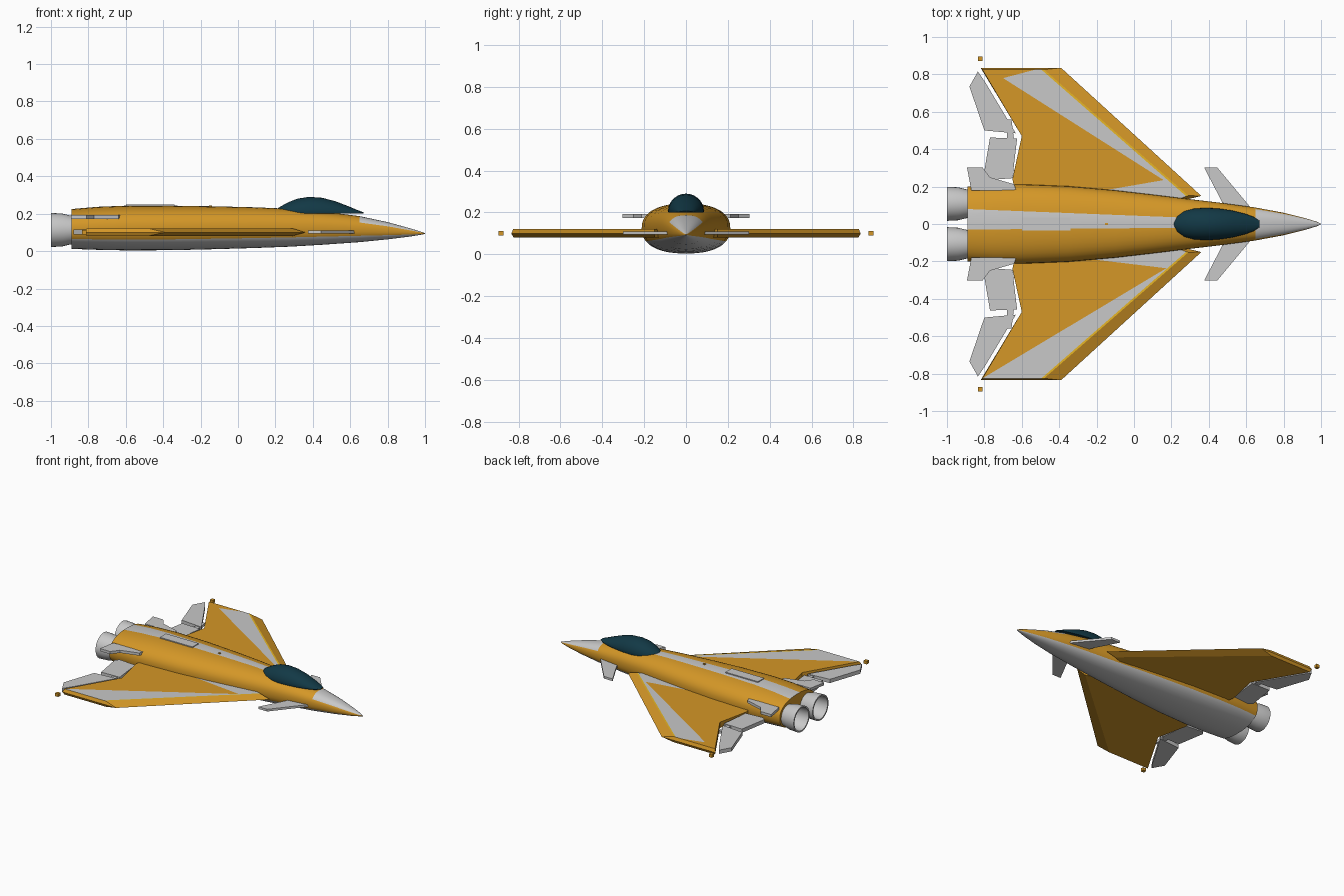
import bpy, bmesh, math
from mathutils import Vector

cube = bpy.data.objects.get("Cube")
if cube:
    bpy.data.objects.remove(cube, do_unlink=True)


def material(name, rgb):
    m = bpy.data.materials.new(name)
    m.use_nodes = True
    m.diffuse_color = (*rgb, 1)
    m.node_tree.nodes["Principled BSDF"].inputs["Base Color"].default_value = (*rgb, 1)
    return m


ORANGE = material("orange", (0.66, 0.31, 0.02))
GREY = material("light grey", (0.58, 0.58, 0.58))
TEAL = material("dark teal glass", (0.006, 0.04, 0.06))
YELLOW = material("bright yellow", (0.85, 0.5, 0.02))


def finish(name, bm, mats, smooth=True):
    bmesh.ops.recalc_face_normals(bm, faces=bm.faces)
    me = bpy.data.meshes.new(name)
    bm.to_mesh(me)
    bm.free()
    for m in mats:
        me.materials.append(m)
    ob = bpy.data.objects.new(name, me)
    bpy.context.collection.objects.link(ob)
    if smooth:
        bpy.ops.object.select_all(action='DESELECT')
        ob.select_set(True)
        bpy.context.view_layer.objects.active = ob
        bpy.ops.object.shade_smooth_by_angle(angle=math.radians(35))
    return ob


def bridge(bm, loops):
    """Join rings of equal length with quads; returns quads per strip."""
    n = len(loops[0])
    return [[bm.faces.new((a[i], a[(i + 1) % n], b[(i + 1) % n], b[i])) for i in range(n)]
            for a, b in zip(loops, loops[1:])]


def loft(bm, stations, segs, power, floor=-1):
    """Rounded hull through stations of (x, half width, top, bottom)."""
    loops = []
    for x, w, top, bot in stations:
        ring = []
        for i in range(segs):
            t = 2 * math.pi * i / segs
            c, s = math.cos(t), math.sin(t)
            y = math.copysign(abs(c) ** (2 / power), c) * w
            z = (top + bot) / 2 + math.copysign(abs(s) ** (2 / power), s) * (top - bot) / 2
            ring.append(bm.verts.new((x, y, max(z, floor))))
        loops.append(ring)
    strips = bridge(bm, loops)
    bm.faces.new(loops[0])
    bm.faces.new(loops[-1])
    return strips


def cut(bm, faces, p, q):
    """Split faces along the vertical plane through plan points p and q."""
    d = Vector((q[0] - p[0], q[1] - p[1], 0))
    geom = set(faces)
    for f in faces:
        geom.update(f.edges)
        geom.update(f.verts)
    bmesh.ops.bisect_plane(bm, geom=list(geom), plane_co=(*p, 0),
                           plane_no=(-d.y, d.x, 0), dist=1e-5)


def line_y(p, q, x):
    return p[1] + (q[1] - p[1]) * (x - p[0]) / (q[0] - p[0])


def slab(name, outline, z0, z1, mat, side=1):
    bm = bmesh.new()
    loops = [[bm.verts.new((x, y * side, z)) for x, y in outline] for z in (z0, z1)]
    bridge(bm, loops)
    for loop in loops:
        bm.faces.new(loop)
    return finish(name, bm, [mat], smooth=False)


# Fuselage: orange sides, grey belly, grey nose top and grey spine stripe
SEGS = 40
BAND = 3
hull = [(-0.89, 0.2, 0.225, 0.012), (-0.75, 0.21, 0.237, 0.007), (-0.6, 0.212, 0.243, 0.004),
        (-0.35, 0.202, 0.243, 0.005), (-0.1, 0.18, 0.239, 0.011), (0.1, 0.157, 0.234, 0.017),
        (0.28, 0.135, 0.226, 0.024), (0.45, 0.115, 0.212, 0.034), (0.65, 0.088, 0.187, 0.048),
        (0.8, 0.06, 0.155, 0.063), (0.92, 0.03, 0.122, 0.078), (0.975, 0.013, 0.105, 0.087),
        (1.0, 0.002, 0.096, 0.092)]
bm = bmesh.new()
for k, strip in enumerate(loft(bm, hull, SEGS, 2.35)):
    for i, f in enumerate(strip):
        belly = SEGS // 2 + BAND <= i < SEGS - BAND
        nose = hull[k][0] > 0.6 and BAND <= i < SEGS // 2 - BAND
        f.material_index = int(belly or nose)
upper, lower = ((-0.89, 0.08), (0.3, 0.033)), ((-0.89, -0.03), (0.3, -0.02))
for edge in (upper, lower):
    top = [f for f in bm.faces if f.calc_center_median().z > 0.18
           and f.calc_center_median().x < 0.3 and abs(f.normal.x) < 0.8]
    cut(bm, top, *edge)
for f in bm.faces:
    c = f.calc_center_median()
    if -0.88 < c.x < 0.3 and c.z > 0.18 and line_y(*lower, c.x) < c.y < line_y(*upper, c.x):
        f.material_index = 1
finish("fuselage", bm, [ORANGE, GREY])

# Canopy
bm = bmesh.new()
glass = [(x, w, top, 0.41 - top) for x, w, top in (
    (0.215, 0.025, 0.23), (0.23, 0.048, 0.24), (0.27, 0.07, 0.262), (0.32, 0.082, 0.281),
    (0.38, 0.086, 0.29), (0.45, 0.083, 0.285), (0.52, 0.073, 0.267), (0.59, 0.056, 0.24),
    (0.64, 0.038, 0.219), (0.67, 0.018, 0.208))]
loft(bm, glass, 32, 2, floor=0.2)
finish("canopy", bm, [TEAL])

# Spine panel and small sensor
slab("spine_panel", [(-0.6, -0.035), (-0.34, -0.035), (-0.34, 0.035), (-0.6, 0.035)],
     0.235, 0.249, GREY)
slab("spine_sensor", [(-0.155, -0.006), (-0.14, -0.006), (-0.14, 0.006), (-0.155, 0.006)],
     0.235, 0.245, ORANGE)


def wing(name, side):
    rim = [(0.36, 0.15), (-0.39, 0.835), (-0.82, 0.835), (-0.6, 0.47),
           (-0.65, 0.24), (-0.62, 0.1), (0.15, 0.1)]
    face = [(0.29, 0.152), (-0.48, 0.825), (-0.81, 0.825)] + rim[3:]
    bm = bmesh.new()
    loops = [[bm.verts.new((x, y * side, z)) for x, y in pts]
             for pts, z in ((face, 0.122), (rim, 0.1), (face, 0.081))]
    bridge(bm, loops)
    for loop in (loops[0], loops[-1]):
        bm.faces.new(loop)
    # Painted stripe, thin leading line and root flash on the upper face
    front = ((-0.495, 0.825), (0.275, 0.152))
    rear = ((-0.7, 0.78), (0.15, 0.24)) if side > 0 else ((-0.81, 0.825), (0.1, 0.28))
    root = ((-0.13, 0.2), (0.16, 0.235))
    end = ((-0.7, 0.78), (-0.53, 0.825))
    for p, q in (front, rear, root) + ((end,) if side > 0 else ()):
        faces = [f for f in bm.faces if all(v.co.z > 0.121 for v in f.verts)]
        cut(bm, faces, (p[0], p[1] * side), (q[0], q[1] * side))
    tops = [f for f in bm.faces if all(v.co.z > 0.121 for v in f.verts)]
    bmesh.ops.triangulate(bm, faces=tops)
    for f in bm.faces:
        if any(v.co.z < 0.121 for v in f.verts):
            continue
        c = f.calc_center_median()
        x, y = c.x, c.y * side
        if y > line_y(*front, x):
            f.material_index = 2
        elif y > line_y(*rear, x) and not (side > 0 and x < -0.5 and y > line_y(*end, x)):
            f.material_index = 1
        elif x > -0.13 and y < line_y(*root, x):
            f.material_index = 1
    finish(name, bm, [ORANGE, GREY, YELLOW], smooth=False)


def nozzle(name, side):
    profile = [(-0.86, 0.072), (-0.9, 0.078), (-0.94, 0.088), (-1.0, 0.091),
               (-1.0, 0.081), (-0.93, 0.076), (-0.885, 0.06)]
    bm = bmesh.new()
    n = 32
    loops = [[bm.verts.new((x, side * 0.108 + r * math.cos(2 * math.pi * i / n),
                            0.113 + r * math.sin(2 * math.pi * i / n))) for i in range(n)]
             for x, r in profile]
    bridge(bm, loops)
    bm.faces.new(loops[0])
    bm.faces.new(loops[-1])
    finish(name, bm, [GREY])


# Paired parts
for label, s in (("left", 1), ("right", -1)):
    wing(label + "_wing", s)
    nozzle(label + "_nozzle", s)
    slab(label + "_canard", [(0.63, 0.08), (0.445, 0.302), (0.375, 0.302), (0.47, 0.12),
                             (0.47, 0.08)], 0.094, 0.11, GREY, s)
    slab(label + "_tail_strake", [(-0.63, 0.18), (-0.64, 0.212), (-0.77, 0.25), (-0.81, 0.303),
                                  (-0.893, 0.303), (-0.87, 0.18)], 0.173, 0.192, GREY, s)
    slab(label + "_inner_elevon", [(-0.625, 0.458), (-0.77, 0.462), (-0.805, 0.255),
                                   (-0.78, 0.235), (-0.65, 0.245)], 0.088, 0.115, GREY, s)
    slab(label + "_outer_elevon", [(-0.632, 0.485), (-0.8, 0.5), (-0.88, 0.735),
                                   (-0.835, 0.815), (-0.8, 0.765)], 0.088, 0.115, GREY, s)
    slab(label + "_elevon_hinge", [(-0.64, 0.44), (-0.68, 0.44), (-0.68, 0.56), (-0.655, 0.56)],
         0.092, 0.11, GREY, s)
    slab(label + "_inner_hinge", [(-0.62, 0.26), (-0.67, 0.26), (-0.67, 0.29), (-0.62, 0.29)],
         0.092, 0.11, GREY, s)
    slab(label + "_tip_light", [(-0.81, 0.872), (-0.81, 0.896), (-0.835, 0.896),
                                (-0.835, 0.872)], 0.09, 0.112, ORANGE, s)
